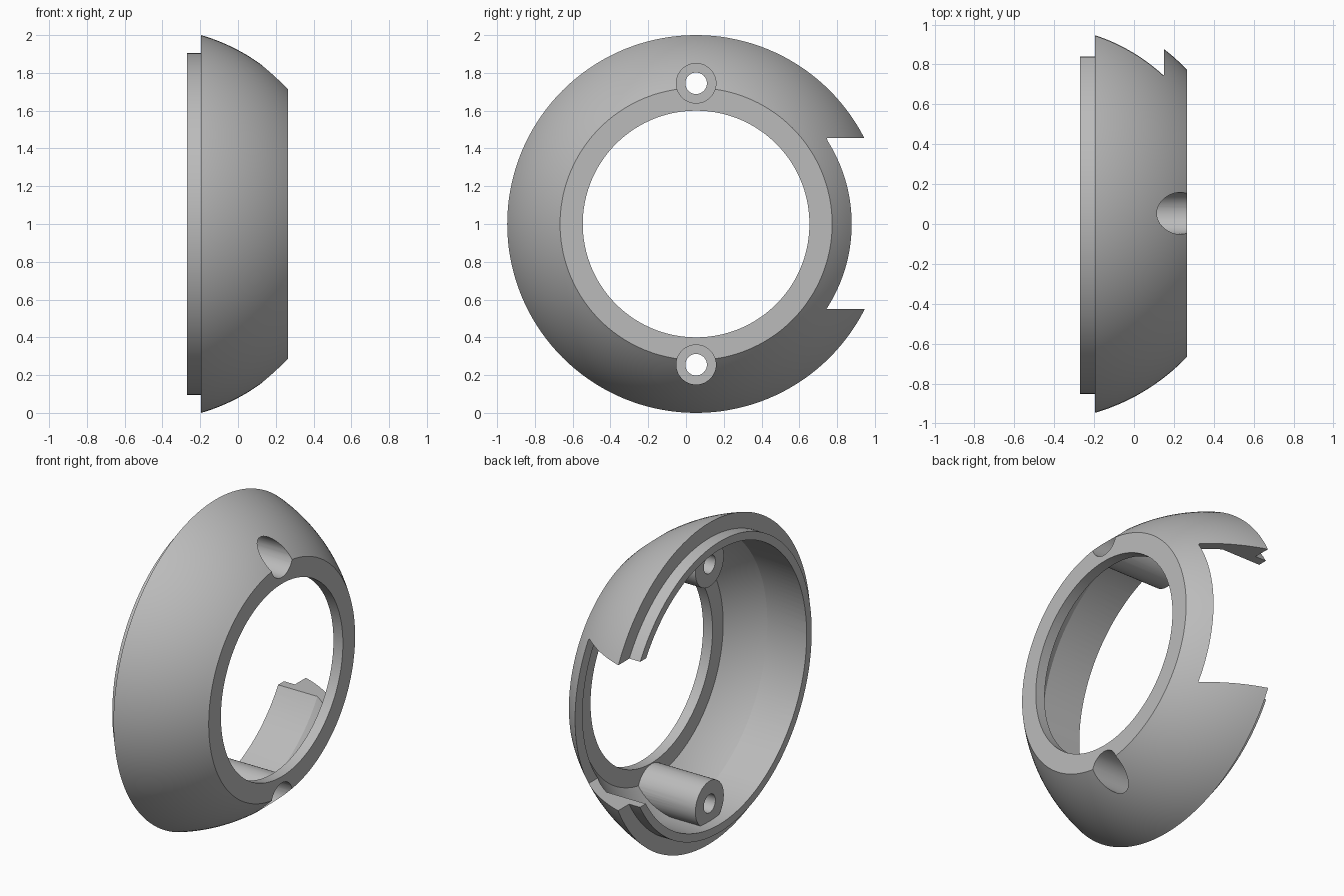
import bpy, bmesh, math
from mathutils import Vector, Matrix

if "Cube" in bpy.data.objects:
    bpy.data.objects.remove(bpy.data.objects["Cube"])

CENTRE = Vector((0, 0.0535, 1))   # ring axis runs along x
BALL_X = -0.488                   # centre of both spherical walls
BACK, SEAT, FRONT = -0.27, -0.195, 0.265

grey = bpy.data.materials.new("plain_grey")
grey.use_nodes = True
grey.diffuse_color = (0.5, 0.5, 0.5, 1)
grey.node_tree.nodes["Principled BSDF"].inputs["Base Color"].default_value = (0.5, 0.5, 0.5, 1)


def finish(name, bm):
    bmesh.ops.recalc_face_normals(bm, faces=bm.faces)
    mesh = bpy.data.meshes.new(name)
    bm.to_mesh(mesh)
    bm.free()
    mesh.materials.append(grey)
    obj = bpy.data.objects.new(name, mesh)
    bpy.context.collection.objects.link(obj)
    return obj


def arc(radius, x0, x1, steps):
    """Profile points (x, r) along a sphere wall."""
    xs = [x0 + (x1 - x0) * i / steps for i in range(steps + 1)]
    return [(x, math.sqrt(radius ** 2 - (x - BALL_X) ** 2)) for x in xs]


def revolve(name, profile, segments=144):
    bm = bmesh.new()
    verts = [bm.verts.new(CENTRE + Vector((x, 0, r))) for x, r in profile]
    edges = [bm.edges.new(pair) for pair in zip(verts, verts[1:])]
    bmesh.ops.spin(bm, geom=verts + edges, cent=CENTRE, axis=(1, 0, 0),
                   angle=math.tau, steps=segments, use_merge=True)
    bmesh.ops.remove_doubles(bm, verts=bm.verts, dist=1e-5)
    return finish(name, bm)


def rod(name, radius, x0, x1, offset):
    bm = bmesh.new()
    place = Matrix.Translation(CENTRE + Vector(((x0 + x1) / 2, 0, offset)))
    bmesh.ops.create_cone(bm, cap_ends=True, segments=48, radius1=radius, radius2=radius,
                          depth=x1 - x0, matrix=place @ Matrix.Rotation(math.pi / 2, 4, 'Y'))
    return finish(name, bm)


def block(name, low, high):
    low, high = Vector(low), Vector(high)
    bm = bmesh.new()
    bmesh.ops.create_cube(bm, size=1, matrix=Matrix.Translation((low + high) / 2)
                          @ Matrix.Diagonal((high - low).to_4d()))
    return finish(name, bm)


def cut(target, tool):
    mod = target.modifiers.new("cut", 'BOOLEAN')
    mod.operation, mod.solver, mod.object = 'DIFFERENCE', 'EXACT', tool
    bpy.context.view_layer.objects.active = target
    bpy.ops.object.modifier_apply(modifier=mod.name)
    bpy.data.objects.remove(tool)


# Solid domed ring with the rear locating lip
housing = revolve("ring_housing",
                  [(BACK, 0), (BACK, 0.905), (SEAT, 0.905)]
                  + arc(1.042, SEAT, FRONT, 20) + [(FRONT, 0)])

# Hollow inside and front opening, leaving the two screw bosses standing
cavity = revolve("cavity_cutter",
                 [(-0.32, 0), (-0.32, 0.855)] + arc(0.985, 0.001, 0.2, 10)
                 + [(0.2, 0.6), (0.32, 0.6), (0.32, 0)])
for side in (-1, 1):
    cut(cavity, rod("boss_form", 0.14, -0.2, 0.25, side * 0.745))
cut(housing, cavity)

# Screw holes with deep counterbores
for side in (-1, 1):
    cut(housing, rod("screw_hole", 0.057, -0.4, 0.4, side * 0.745))
    cut(housing, rod("counterbore", 0.105, -0.1, 0.4, side * 0.745))

# Rectangular notch in the rear side of the wall
cut(housing, block("notch_cutter", (-0.5, 0.3, 0.55), (0.15, 1.5, 1.455)))

bpy.ops.object.select_all(action='DESELECT')
housing.select_set(True)
bpy.context.view_layer.objects.active = housing
bpy.ops.object.shade_smooth_by_angle(angle=math.radians(25))
